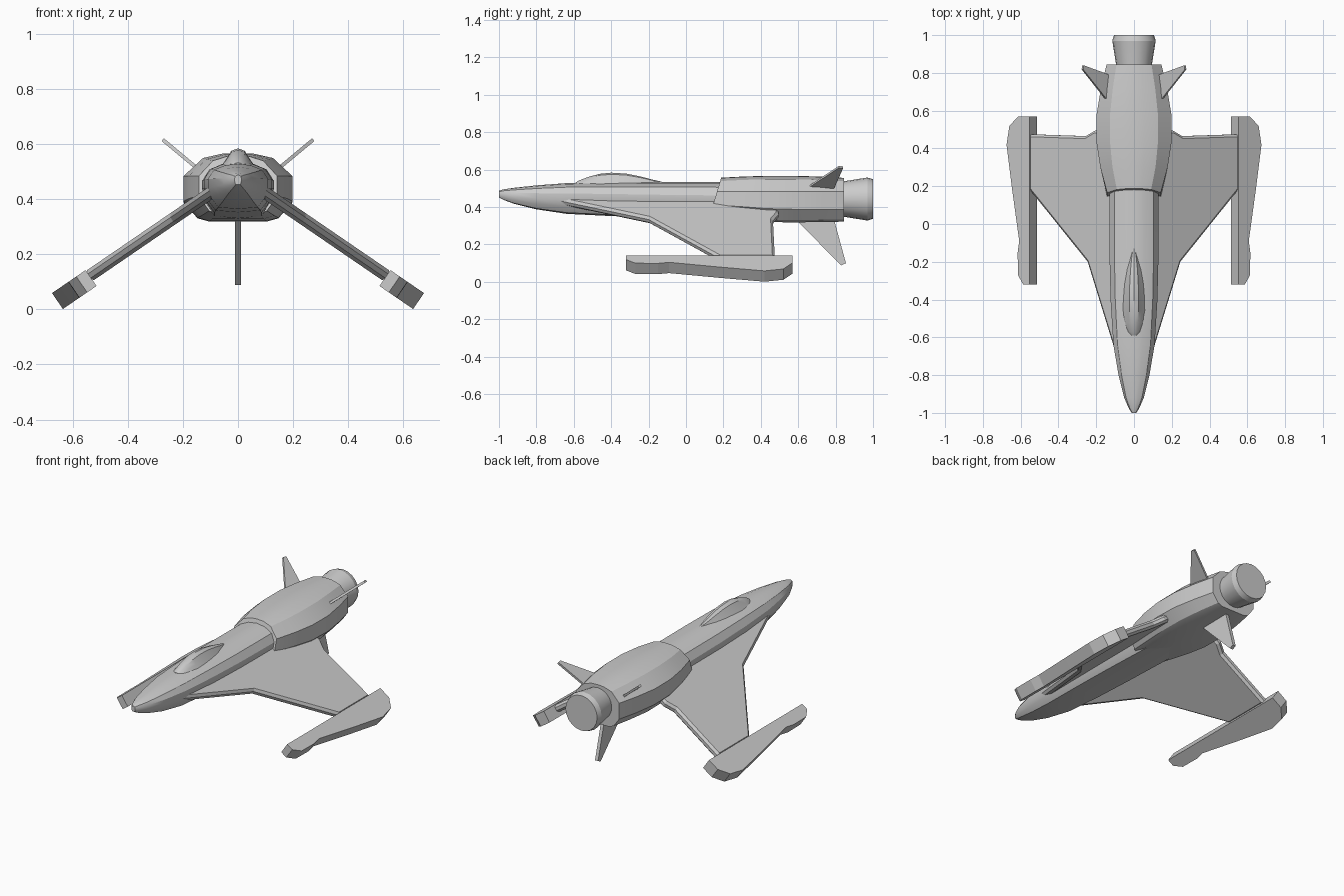
import bpy, bmesh, math
from mathutils import Vector

if "Cube" in bpy.data.objects:
    bpy.data.objects.remove(bpy.data.objects["Cube"])


def finish(name, bm, smooth=None, mirror=False):
    bmesh.ops.recalc_face_normals(bm, faces=bm.faces)
    me = bpy.data.meshes.new(name)
    bm.to_mesh(me)
    bm.free()
    ob = bpy.data.objects.new(name, me)
    bpy.context.collection.objects.link(ob)
    if smooth:
        bpy.ops.object.select_all(action='DESELECT')
        ob.select_set(True)
        bpy.context.view_layer.objects.active = ob
        bpy.ops.object.shade_smooth_by_angle(angle=math.radians(smooth))
    if mirror:
        ob.modifiers.new("Mirror", 'MIRROR')
    return ob


def loft(name, rings, smooth=28):
    """Skin a list of closed rings (equal point counts) and cap both ends."""
    bm = bmesh.new()
    vs = [[bm.verts.new(p) for p in r] for r in rings]
    n = len(vs[0])
    for a, b in zip(vs, vs[1:]):
        for i in range(n):
            j = (i + 1) % n
            bm.faces.new((a[i], a[j], b[j], b[i]))
    bm.faces.new(vs[0])
    bm.faces.new(vs[-1])
    return finish(name, bm, smooth)


def ring(half, y, slant=0.0):
    """Full symmetric ring from a half section running top centre to bottom centre."""
    full = half + [(-x, z) for x, z in reversed(half[1:-1])]
    top = half[0][1]
    return [(x, y - slant * (top - z), z) for x, z in full]


def plate(name, outline, z0, slope, thick, bevel=0.0, mirror=True, x0=0.0):
    """Flat panel: outline in (x, y), tilted so z = z0 + slope * (x - x0)."""
    bm = bmesh.new()
    n = Vector((-slope, 0, 1)).normalized() * thick / 2
    mid = [Vector((x, y, z0 + slope * (x - x0))) for x, y in outline]
    lo = [bm.verts.new(p - n) for p in mid]
    hi = [bm.verts.new(p + n) for p in mid]
    caps = [bm.faces.new(lo), bm.faces.new(hi)]
    for i in range(len(mid)):
        j = (i + 1) % len(mid)
        bm.faces.new((lo[i], lo[j], hi[j], hi[i]))
    bmesh.ops.recalc_face_normals(bm, faces=bm.faces)
    if bevel:
        rim = list({e for f in caps for e in f.edges})
        bmesh.ops.bevel(bm, geom=rim, offset=bevel, segments=1, affect='EDGES')
    return finish(name, bm, mirror=mirror)


# Forward fuselage: y, half width, top, upper crease, lower crease, bottom
body = [(-1.0, .012, .487, .475, .465, .452), (-.975, .028, .495, .475, .46, .438),
        (-.92, .052, .503, .475, .452, .418), (-.8, .082, .516, .474, .446, .388),
        (-.64, .109, .528, .473, .44, .364), (-.4, .124, .534, .47, .438, .352),
        (-.15, .13, .535, .466, .438, .343), (.2, .13, .535, .462, .435, .33),
        (.5, .13, .535, .462, .435, .322)]
loft("fuselage", [ring([(0, t), (.42 * w, t - .1 * (t - u)), (.8 * w, t - .4 * (t - u)),
                        (w, u), (w, l), (.88 * w, l - .5 * (l - b)),
                        (.66 * w, b + .08 * (l - b)), (0, b)], y)
                  for y, w, t, u, l, b in body])

# Engine housing: y, half width, top, upper crease, lower crease, bottom
hull = [(.188, .142, .557, .484, .412, .345), (.3, .178, .563, .484, .402, .328),
        (.43, .198, .567, .483, .392, .32), (.58, .198, .567, .482, .388, .318),
        (.72, .175, .563, .482, .386, .32), (.845, .145, .556, .482, .386, .322)]
loft("engine_housing", [ring([(0, t), (.28 * w, t - .002), (.64 * w, t - .018), (w, u),
                              (w, l), (.74 * w, b + .012), (.52 * w, b), (0, b)],
                             y, .3 if i == 0 else 0)
                        for i, (y, w, t, u, l, b) in enumerate(hull)])

# Canopy: y, half width, top
glass = [(-.59, .02, .532), (-.57, .032, .543), (-.52, .04, .562), (-.46, .044, .578),
         (-.4, .044, .584), (-.32, .041, .579), (-.24, .033, .563), (-.18, .022, .547),
         (-.13, .01, .536)]
loft("canopy", [ring([(0, t), (.55 * w, t - .12 * (t - .51)), (.95 * w, t - .5 * (t - .51)),
                      (1.5 * w, .512), (0, .49)], y) for y, w, t in glass], 35)

# Engine nozzle
SIDES = 20
loft("engine_nozzle", [[(r * math.cos(a), y, .443 + r * math.sin(a))
                        for a in [math.tau * i / SIDES for i in range(SIDES)]]
                       for y, r in [(.82, .092), (.845, .095), (.97, .115), (1.0, .106)]], 22)

# Drooping wings and their tip pods
plate("wings", [(.08, -.72), (.24, -.2), (.545, .18), (.545, .475), (.25, .465),
                (.2, .495), (.05, .495)], .49, -.684, .044, .013)
plate("wing_tip_pods", [(.533, -.32), (.567, -.32), (.595, -.27), (.596, -.15), (.588, -.09),
                        (.625, .18), (.655, .42), (.64, .52), (.592, .57), (.533, .57)],
      .478, -.684, .07)

# Upper tail fins
plate("upper_tail_fins", [(.12, .625), (.273, .818), (.27, .84), (.12, .785)],
      .505, .83, .013, x0=.14)

# Ventral fin in the centre plane
side = [(.57, .35), (.6, .32), (.83, .088), (.855, .1), (.795, .32), (.79, .35)]
loft("ventral_fin", [[(x, y, z) for y, z in side] for x in (-.01, .01)], None)
